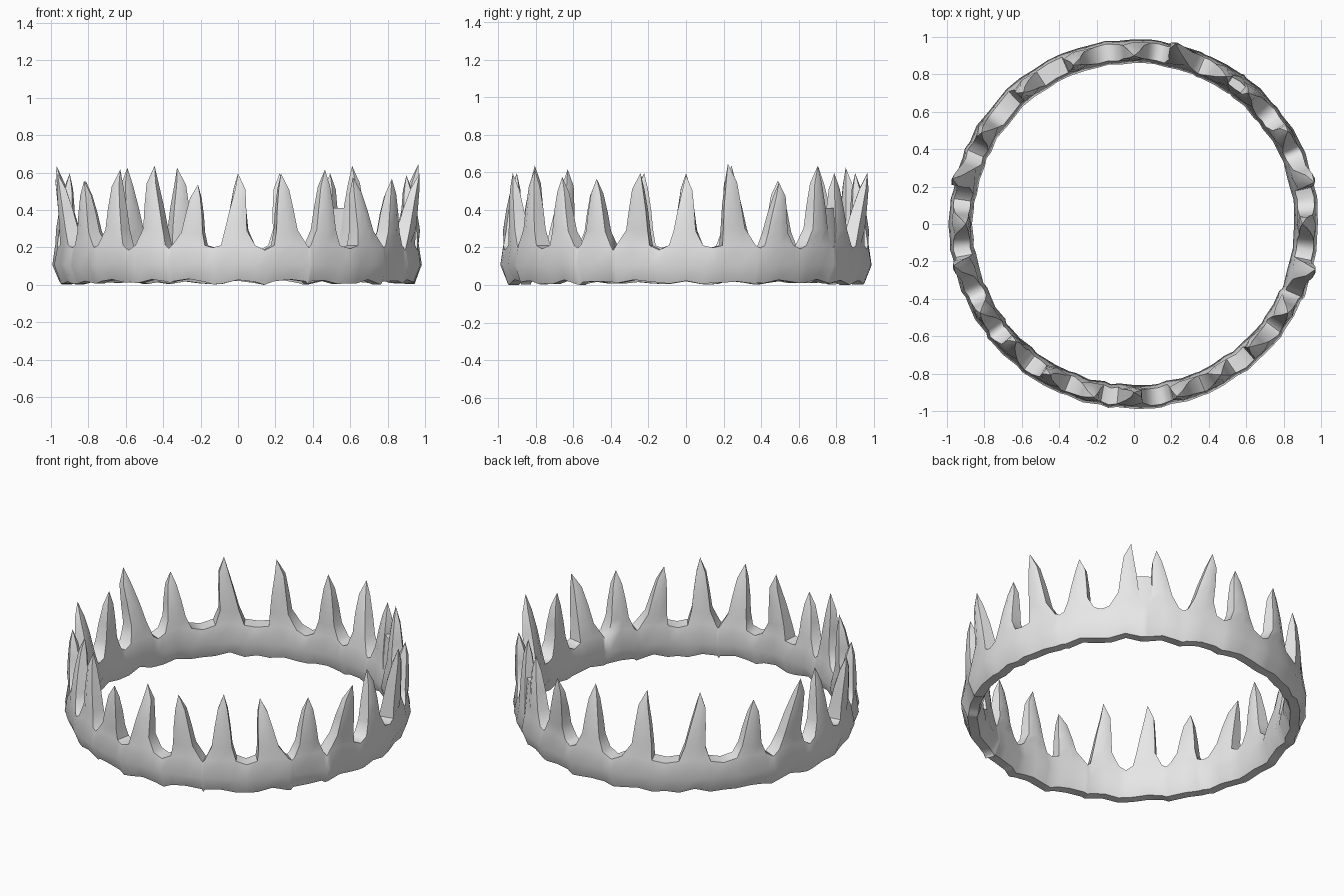
import bpy
import bmesh
import random
from math import radians, sin, cos
from mathutils import Vector

random.seed(4)
if "Cube" in bpy.data.objects:
    bpy.data.objects.remove(bpy.data.objects["Cube"])

# One flat grey
grey = bpy.data.materials.new("plain_grey")
grey.use_nodes = True
color = (0.8, 0.8, 0.8, 1)
grey.diffuse_color = color
grey.node_tree.nodes["Principled BSDF"].inputs["Base Color"].default_value = color

# Spikes: base angle, tip angle, tip radius, tip height
SPIKES = [
    (0, 0, .90, .59), (17, 13, .99, .65), (31, 31, .96, .55),
    (47, 49, .93, .64), (60, 58, .93, .60), (74, 77, .99, .60),
    (90, 90, .90, .60), (108, 111, .91, .63), (128, 130, .92, .63),
    (148, 149, .95, .56), (164, 166, 1.0, .64), (180, 180, .90, .60),
    (196, 193, .99, .60), (211, 210, .95, .56), (225, 225, .89, .62),
    (241, 241, .92, .64), (254, 257, .95, .54), (270, 270, .90, .60),
    (287, 284, .95, .60), (299, 300, .93, .62), (317, 313, .90, .58),
    (330, 330, .95, .57), (343, 346, 1.0, .60),
]
# Spike taper: height fraction, half width in degrees, half depth
TAPER = [(.22, 3.5, .045), (.5, 2.7, .036), (.78, 1.7, .022)]
MID_R = .925


def polar(angle, r, z):
    a = radians(angle)
    return Vector((r * cos(a), r * sin(a), z))


def jitter(amount):
    return random.uniform(-amount, amount)


def finish(bm, name):
    bmesh.ops.recalc_face_normals(bm, faces=bm.faces)
    mesh = bpy.data.meshes.new(name)
    bm.to_mesh(mesh)
    bm.free()
    mesh.materials.append(grey)
    obj = bpy.data.objects.new(name, mesh)
    bpy.context.collection.objects.link(obj)
    bpy.ops.object.select_all(action='DESELECT')
    obj.select_set(True)
    bpy.context.view_layer.objects.active = obj
    bpy.ops.object.shade_smooth_by_angle(angle=radians(55))
    return obj


def column(bm, angle, top, bottom):
    """Six-sided cross-section of the band."""
    r = MID_R + jitter(.006)
    section = [(.025, bottom), (.062, .11), (.045, top),
               (-.045, top), (-.065, .11), (-.03, bottom)]
    return [bm.verts.new(polar(angle, r + d, z)) for d, z in section]


def bridge(bm, a, b, skip=None):
    n = len(a)
    for i in range(n):
        if i != skip:
            j = (i + 1) % n
            bm.faces.new((a[i], a[j], b[j], b[i]))


def spike_ring(bm, angle, r, z, half, depth):
    """Outer side left to right, then inner side back again."""
    spots = [(-1, .8), (0, 1.15), (1, .8), (1, -.8), (0, -1.15), (-1, -.8)]
    return [bm.verts.new(polar(angle + half * u, r + depth * v, z)) for u, v in spots]


def grow_spike(bm, ring, base, tip, tip_r, height):
    bend = jitter(.8)
    for f, half, depth in TAPER:
        angle = base + (tip - base) * f ** .8 + bend * sin(f * 6.28)
        r = MID_R + (tip_r - MID_R) * f ** 1.3
        z = .21 + (height - .21) * f
        level = spike_ring(bm, angle, r, z, half, depth)
        bridge(bm, ring, level)
        ring = level
    point = bm.verts.new(polar(tip, tip_r, height))
    for i in range(len(ring)):
        bm.faces.new((ring[i], ring[(i + 1) % len(ring)], point))


# Band and spikes as one continuous skin
bm = bmesh.new()
columns = []
for i, (base, tip, tip_r, height) in enumerate(SPIKES):
    following = SPIKES[(i + 1) % len(SPIKES)][0]
    gap = (following - base) % 360
    half = 5.4
    trio = [column(bm, base + half * s, .225 - .01 * abs(s), .028 - .012 * abs(s) + jitter(.008))
            for s in (-1, 0, 1)]
    valley = column(bm, base + gap / 2, .195 + jitter(.01), .012 + jitter(.008))
    a, b, c = trio
    ring = [a[2], b[2], c[2], c[3], b[3], a[3]]
    grow_spike(bm, ring, base, tip, tip_r, height)
    columns += trio + [valley]
for i, col in enumerate(columns):
    under_spike = i % 4 < 2
    bridge(bm, col, columns[(i + 1) % len(columns)], 2 if under_spike else None)
lowest = min(v.co.z for v in bm.verts)
bmesh.ops.translate(bm, verts=bm.verts, vec=(0, 0, -lowest))
finish(bm, "spiked_band")

# Web joining the two closest spikes
bm = bmesh.new()
low = spike_ring(bm, 53.5, MID_R, .15, 5.5, .045)
high = spike_ring(bm, 53.5, MID_R, .41, 4.5, .022)
bridge(bm, low, high)
bm.faces.new(low)
bm.faces.new(high)
finish(bm, "spike_web")
